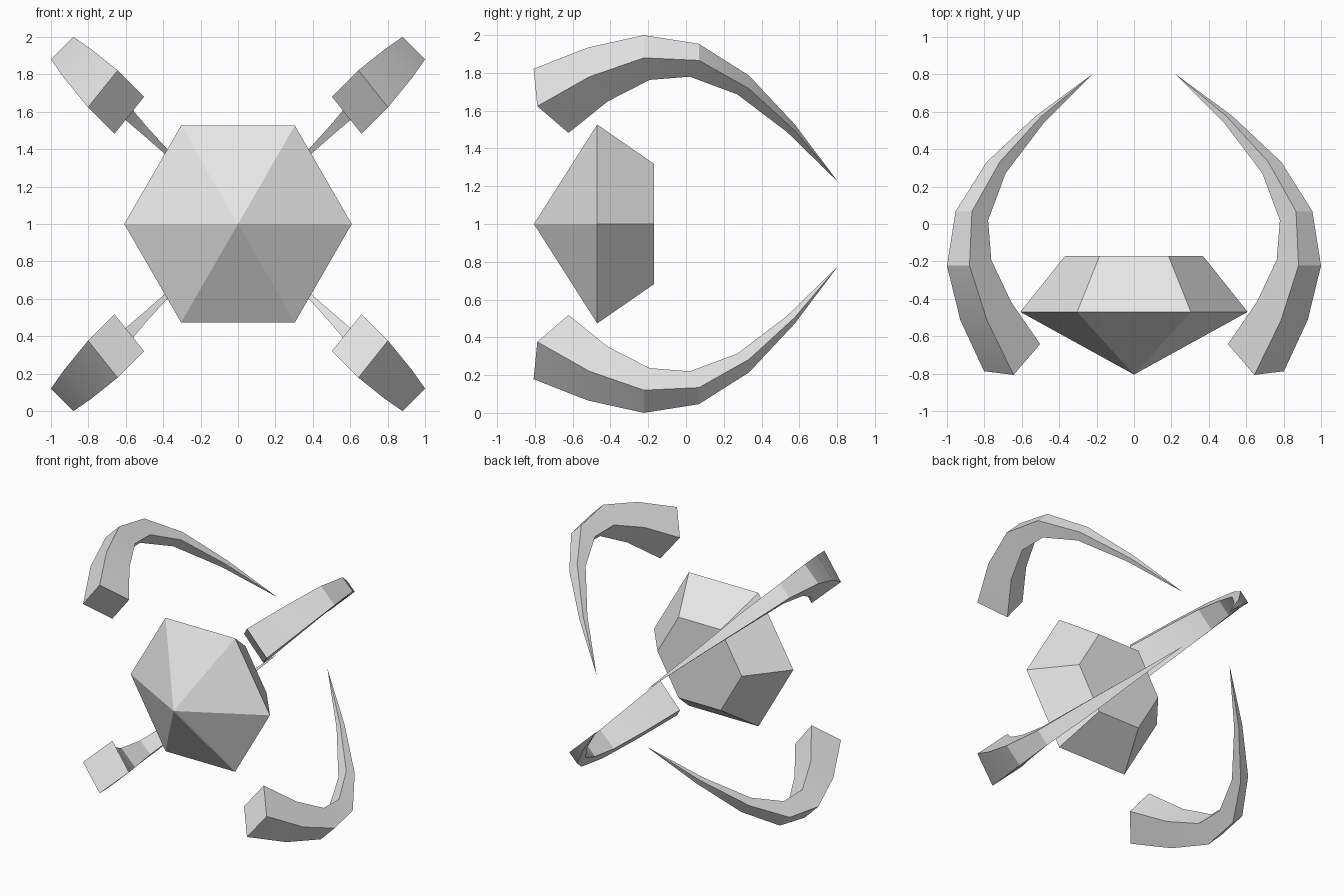
import bpy, bmesh, math

if "Cube" in bpy.data.objects:
    bpy.data.objects.remove(bpy.data.objects["Cube"])

grey = bpy.data.materials.new("light grey")
grey.diffuse_color = (0.8, 0.8, 0.8, 1)
grey.use_nodes = True
grey.node_tree.nodes["Principled BSDF"].inputs["Base Color"].default_value = grey.diffuse_color


def make_object(name, verts, faces):
    mesh = bpy.data.meshes.new(name)
    mesh.from_pydata(verts, [], faces)
    bm = bmesh.new()
    bm.from_mesh(mesh)
    bmesh.ops.recalc_face_normals(bm, faces=bm.faces)
    bm.to_mesh(mesh)
    bm.free()
    mesh.materials.append(grey)
    obj = bpy.data.objects.new(name, mesh)
    bpy.context.collection.objects.link(obj)
    return obj


def bridge(start_a, start_b, n):
    return [(start_a + i, start_a + (i + 1) % n,
             start_b + (i + 1) % n, start_b + i) for i in range(n)]


# Faceted core: pointed front, wide hexagonal waist, smaller flat back
def hexagon(radius, y):
    return [(radius * math.cos(i * math.pi / 3), y,
             1 + radius * math.sin(i * math.pi / 3)) for i in range(6)]


core_verts = hexagon(0.608, -0.47) + hexagon(0.368, -0.17) + [(0, -0.805, 1)]
core_faces = bridge(0, 6, 6) + [(i, (i + 1) % 6, 12) for i in range(6)]
core_faces.append(tuple(range(6, 12)))
make_object("core", core_verts, core_faces)

# Claw sections: outer y, outer radius, inner y, inner radius, half width, twist
SECTIONS = [
    (-0.797, 1.022, -0.632, 0.822, 0.126, 0.014),
    (-0.515, 1.212, -0.415, 1.030, 0.106, 0.004),
    (-0.223, 1.329, -0.192, 1.164, 0.085, 0),
    (0.068, 1.287, 0.020, 1.165, 0.062, 0),
    (0.333, 1.063, 0.272, 1.019, 0.049, 0),
    (0.577, 0.721, 0.535, 0.711, 0.023, 0),
]
TIP = (0.805, 0.311)


def claw(name, sx, sz):
    def place(y, u, v):
        # u runs outward along the diagonal, v across it
        return (sx * (u + v) / math.sqrt(2), y, 1 + sz * (u - v) / math.sqrt(2))

    verts, faces = [], [(0, 1, 2, 3)]
    for yo, uo, yi, ui, h, t in SECTIONS:
        for y, u, s in ((yo, uo, 1), (yo, uo, -1), (yi, ui, -1), (yi, ui, 1)):
            verts.append(place(y + 0.7 * t * s, u - t * s, h * s))
    for k in range(len(SECTIONS) - 1):
        faces += bridge(4 * k, 4 * k + 4, 4)
    last = 4 * (len(SECTIONS) - 1)
    verts.append(place(TIP[0], TIP[1], -0.004))
    faces += [(last + i, last + (i + 1) % 4, last + 4) for i in range(4)]
    obj = make_object(name, verts, faces)

    # Soft bends along the claw, crisp long edges
    bpy.ops.object.select_all(action='DESELECT')
    obj.select_set(True)
    bpy.context.view_layer.objects.active = obj
    bpy.ops.object.shade_smooth_by_angle(angle=math.radians(28))


# Four claws mirrored around the core
for sx, side in ((-1, "left"), (1, "right")):
    for sz, level in ((-1, "lower"), (1, "upper")):
        claw(f"{level}_{side}_claw", sx, sz)
